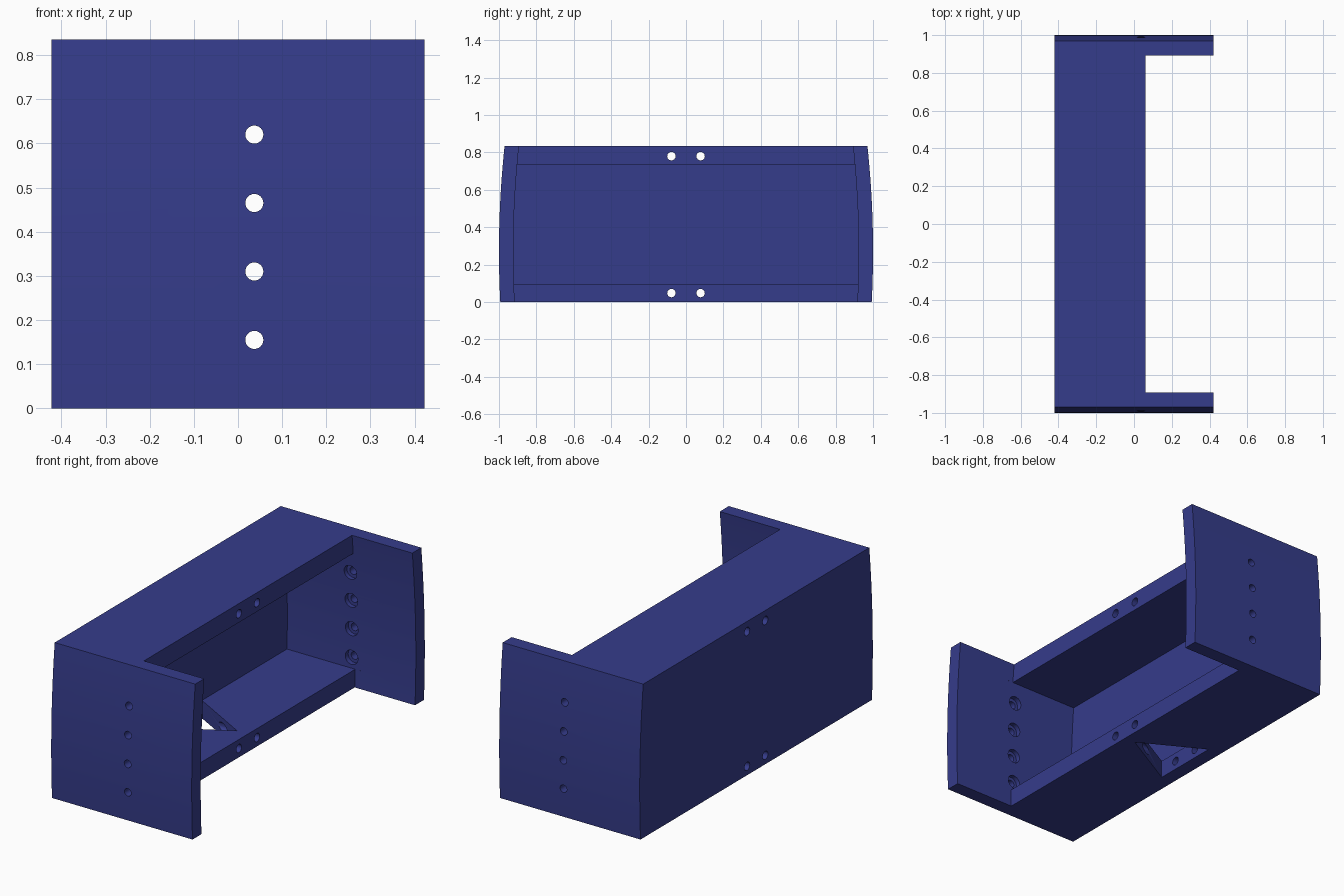
import bpy, bmesh, math
from mathutils import Matrix, Vector

if "Cube" in bpy.data.objects:
    bpy.data.objects.remove(bpy.data.objects["Cube"])

H = 0.835          # overall height
WALL = 0.077       # end plate thickness

blue = bpy.data.materials.new("deep blue")
blue.diffuse_color = (0.036, 0.045, 0.26, 1)
blue.use_nodes = True
blue.node_tree.nodes["Principled BSDF"].inputs["Base Color"].default_value = blue.diffuse_color


def bow(z):
    """Half length of the bowed ends at height z."""
    return 1.0 - 0.0947 * (z - 0.272) ** 2


def prism(name, pts, offset):
    """Closed outline of 3D points pushed along offset."""
    bm = bmesh.new()
    f = bm.faces.new([bm.verts.new(p) for p in pts])
    g = bmesh.ops.extrude_face_region(bm, geom=[f])
    new = [v for v in g["geom"] if isinstance(v, bmesh.types.BMVert)]
    bmesh.ops.translate(bm, verts=new, vec=Vector(offset))
    bmesh.ops.recalc_face_normals(bm, faces=bm.faces)
    return finish(name, bm)


def finish(name, bm):
    me = bpy.data.meshes.new(name)
    bm.to_mesh(me)
    bm.free()
    me.materials.append(blue)
    ob = bpy.data.objects.new(name, me)
    bpy.context.collection.objects.link(ob)
    return ob


def bowed_block(name, x0, x1, z0, z1, inset=0.0, n=14):
    """Block along y whose two ends follow the bow."""
    zs = [z0 + (z1 - z0) * i / n for i in range(n + 1)]
    pts = [(x0, bow(z) - inset, z) for z in zs]
    pts += [(x0, inset - bow(z), z) for z in reversed(zs)]
    return prism(name, pts, (x1 - x0, 0, 0))


def drill(name, center, axis, r, length):
    bm = bmesh.new()
    turn = Vector((0, 0, 1)).rotation_difference(Vector(axis)).to_matrix().to_4x4()
    bmesh.ops.create_cone(bm, cap_ends=True, segments=24, radius1=r, radius2=r,
                          depth=length, matrix=Matrix.Translation(center) @ turn)
    return finish(name, bm)


def cut(body, cutter):
    m = body.modifiers.new("cut", "BOOLEAN")
    m.operation, m.solver, m.object = "DIFFERENCE", "EXACT", cutter
    bpy.context.view_layer.objects.active = body
    bpy.ops.object.modifier_apply(modifier=m.name)
    bpy.data.objects.remove(cutter)


# bowed solid, then open the front between the end plates and hollow the inside
housing = bowed_block("housing", -0.422, 0.422, 0, H)
cut(housing, bowed_block("front_notch", 0.06, 0.6, -0.1, H + 0.1, WALL))
cut(housing, bowed_block("cavity", -0.35, 0.2, 0.097, 0.732, WALL))

# triangular opening in the lower shelf
cut(housing, prism("triangle_cutter", [(-0.005, 0, -0.1), (-0.345, 0.188, -0.1),
                                       (-0.345, -0.188, -0.1)], (0, 0, 0.3)))

# paired long screw holes through both shelves and the back wall
for z in (0.048, 0.78):
    for y in (-0.078, 0.078):
        cut(housing, drill("shelf_hole", (0, y, z), (1, 0, 0), 0.0225, 2))

# column of holes in each end plate, counterbored on the inside
for i in range(4):
    z = 0.155 + 0.155 * i
    cut(housing, drill("end_hole", (0.037, 0, z), (0, 1, 0), 0.0205, 3))
    inner = bow(z) - WALL
    cut(housing, drill("counterbore", (0.037, 0, z), (0, 1, 0), 0.038, 2 * inner + 0.05))

# smooth bow and bores, sharp edges elsewhere
housing.select_set(True)
bpy.context.view_layer.objects.active = housing
bpy.ops.object.shade_smooth_by_angle(angle=math.radians(30))
